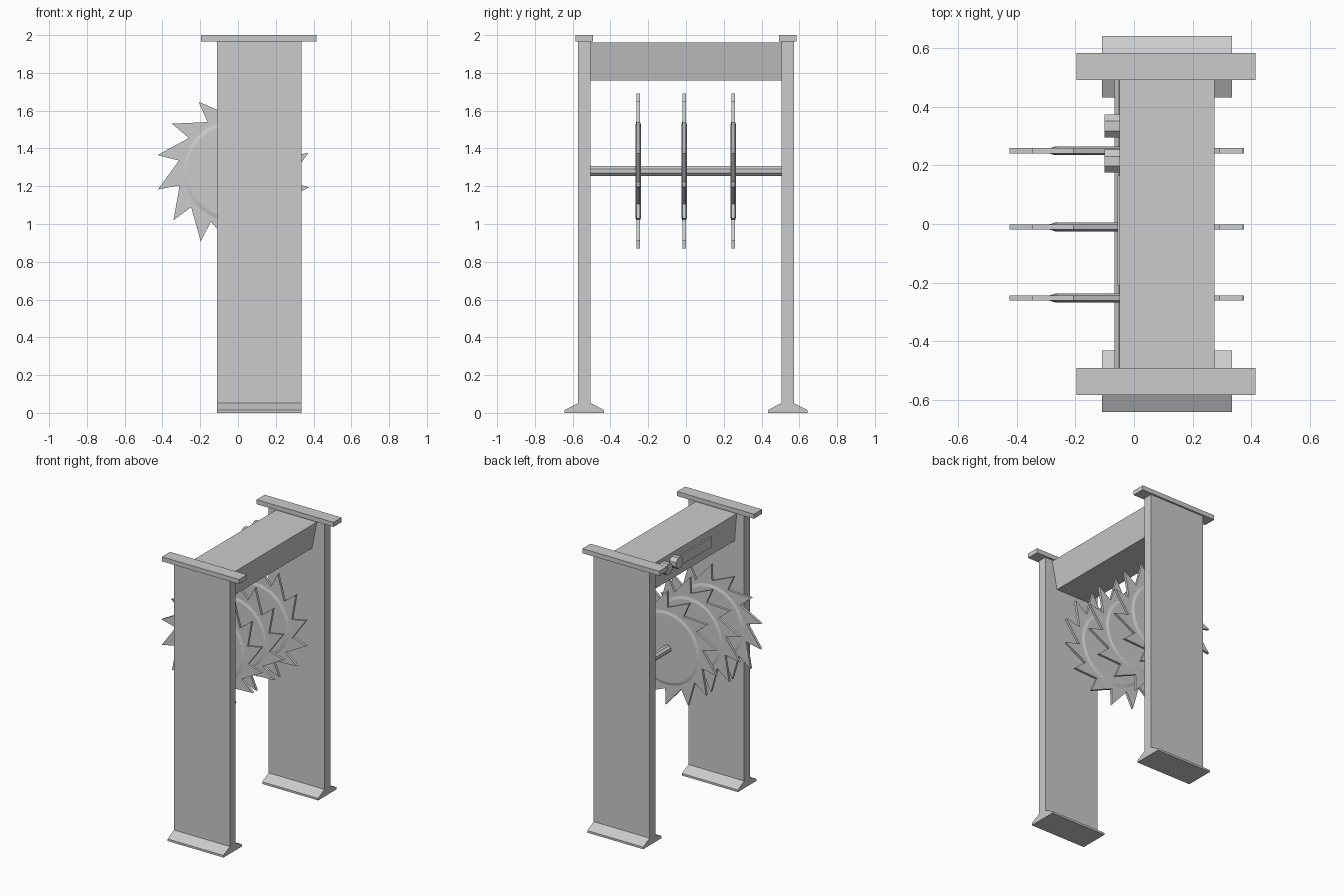
import bpy, bmesh
from math import sin, cos, pi, radians
from mathutils import Vector

if "Cube" in bpy.data.objects:
    bpy.data.objects.remove(bpy.data.objects["Cube"])


def prism(name, points, axis, a, b):
    """Extrude a closed profile along 'X' (points are y,z) or 'Y' (points are x,z)."""
    bm = bmesh.new()
    place = (lambda p: (a, p[0], p[1])) if axis == 'X' else (lambda p: (p[0], a, p[1]))
    face = bm.faces.new([bm.verts.new(place(p)) for p in points])
    new = bmesh.ops.extrude_face_region(bm, geom=[face])['geom']
    move = Vector((b - a, 0, 0)) if axis == 'X' else Vector((0, b - a, 0))
    bmesh.ops.translate(bm, vec=move, verts=[v for v in new if isinstance(v, bmesh.types.BMVert)])
    bmesh.ops.recalc_face_normals(bm, faces=bm.faces)
    mesh = bpy.data.meshes.new(name)
    bm.to_mesh(mesh)
    bm.free()
    ob = bpy.data.objects.new(name, mesh)
    bpy.context.collection.objects.link(ob)
    return ob


def box(name, x0, x1, y0, y1, z0, z1):
    return prism(name, [(y0, z0), (y1, z0), (y1, z1), (y0, z1)], 'X', x0, x1)


def ring(cx, cz, r, n):
    return [(cx + r * cos(2 * pi * (i + .5) / n), cz + r * sin(2 * pi * (i + .5) / n)) for i in range(n)]


CX, CZ = -0.025, 1.28   # saw centre
TEETH = 14

# Side posts with splayed feet and top caps
for side, s in (("front", -1), ("back", 1)):
    y = s * 0.538
    prism(side + "_post", [(y - .105, 0), (y + .105, 0), (y + .105, .015), (y + .033, .052),
                           (y + .033, 1.967), (y - .033, 1.967), (y - .033, .052), (y - .105, .015)],
          'X', -0.11, 0.335)
    box(side + "_cap", -0.196, 0.416, y - .046, y + .046, 1.967, 2.0)

# Tapered cross beam
prism("cross_beam", [(-.05, 1.96), (.275, 1.96), (.235, 1.76), (-.033, 1.76)], 'Y', -0.508, 0.508)

# Control plate and two knobs on the beam
box("control_plate", -0.056, -0.03, -0.21, 0.165, 1.835, 1.905)
for i, y in enumerate((.215, .335)):
    prism("knob_%d" % (i + 1), ring(y, 1.895, .043, 8), 'X', -0.1, -0.03)

# Axle
prism("axle", ring(-0.04, CZ, .028, 8), 'Y', -0.51, 0.51)

# Saw blade outline: steep tooth edge, then a long edge to the next tip
outline = []
for k in range(TEETH):
    a = radians(168) + 2 * pi * k / TEETH
    for r, t in ((.41, a), (.293, a + radians(1))):
        outline.append((CX + r * cos(t), CZ + r * sin(t)))

# Three blades, each with a raised chamfered disc
for i, y in enumerate((-.253, -.01, .25)):
    prism("saw_blade_%d" % (i + 1), outline, 'Y', y - .009, y + .009)
    bm = bmesh.new()
    loops = []
    for r, d in ((.245, -.015), (.265, -.009), (.265, .009), (.245, .015)):
        loops.append([bm.verts.new((x, y + d, z)) for x, z in ring(CX, CZ, r, 32)])
    bm.faces.new(loops[0])
    bm.faces.new(loops[-1])
    for lo, hi in zip(loops, loops[1:]):
        for j in range(32):
            k = (j + 1) % 32
            bm.faces.new((lo[j], lo[k], hi[k], hi[j]))
    bmesh.ops.recalc_face_normals(bm, faces=bm.faces)
    mesh = bpy.data.meshes.new("saw_disc_%d" % (i + 1))
    bm.to_mesh(mesh)
    bm.free()
    bpy.context.collection.objects.link(bpy.data.objects.new(mesh.name, mesh))
